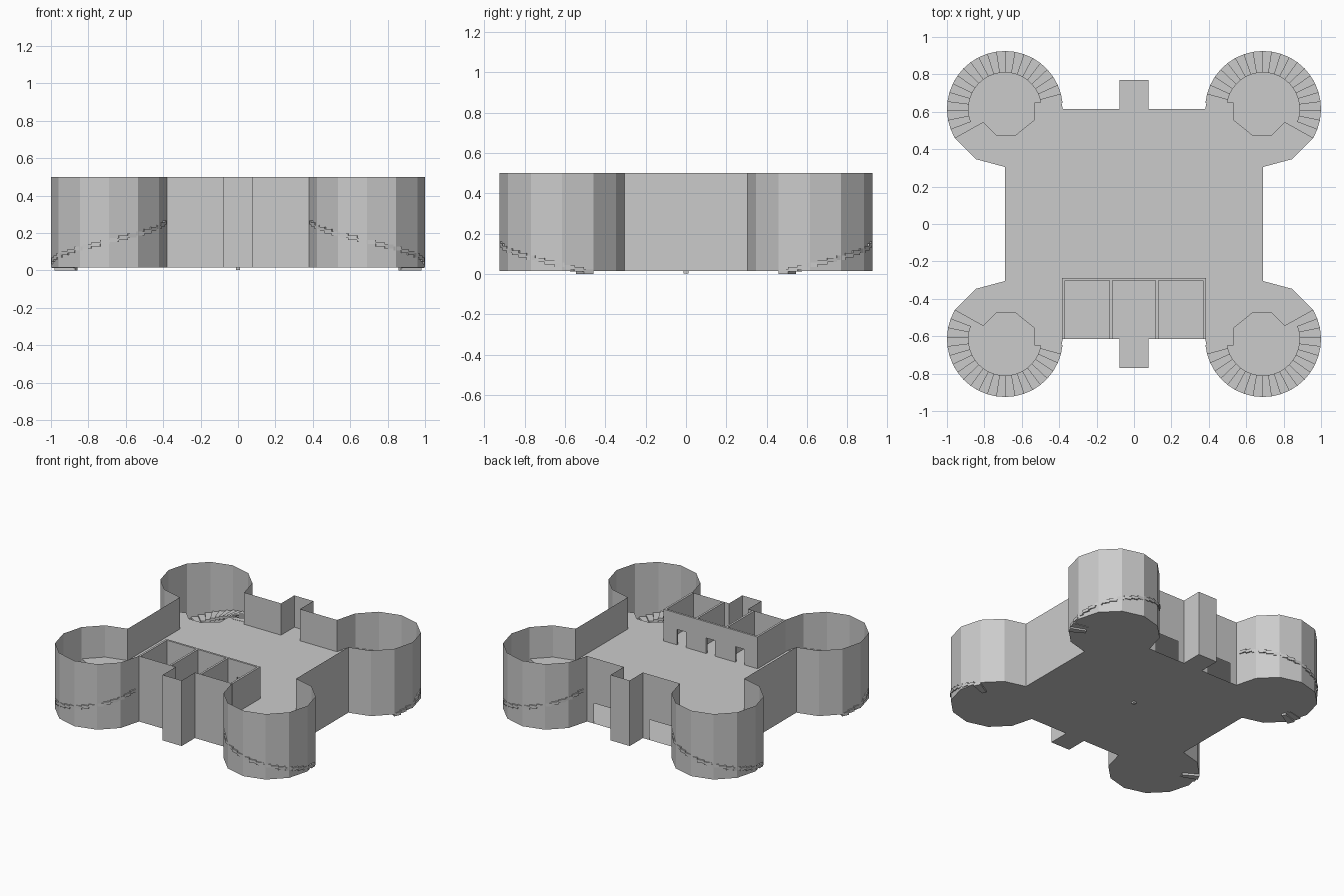
import bpy, bmesh, math

if "Cube" in bpy.data.objects:
    bpy.data.objects.remove(bpy.data.objects["Cube"])

Z0, ZF, ZT = 0.015, 0.265, 0.50        # base, upper floor, wall top
CX, CY, R = 0.69, 0.615, 0.31          # tower centre and radius

stone = bpy.data.materials.new("grey stone")
stone.diffuse_color = (0.6, 0.6, 0.6, 1)
stone.use_nodes = True
stone.node_tree.nodes["Principled BSDF"].inputs["Base Color"].default_value = stone.diffuse_color


def make(name, bm, fix=True):
    if fix:
        bmesh.ops.recalc_face_normals(bm, faces=bm.faces)
    me = bpy.data.meshes.new(name)
    bm.to_mesh(me)
    bm.free()
    me.materials.append(stone)
    ob = bpy.data.objects.new(name, me)
    bpy.context.collection.objects.link(ob)
    return ob


def face(bm, pts):
    return bm.faces.new([bm.verts.new(p) for p in pts])


def box(bm, x0, x1, y0, y1, z0, z1):
    v = [bm.verts.new((x, y, z)) for z in (z0, z1)
         for x, y in ((x0, y0), (x1, y0), (x1, y1), (x0, y1))]
    for q in ((3, 2, 1, 0), (4, 5, 6, 7), (0, 1, 5, 4),
              (1, 2, 6, 5), (2, 3, 7, 6), (3, 0, 4, 7)):
        bm.faces.new([v[i] for i in q])


def mirrored(quarter):
    """Mirror a quarter outline across x and then y to a closed plan."""
    half = quarter + [(-x, y) for x, y in reversed(quarter)]
    return half + [(x, -y) for x, y in reversed(half)]


def tower(deg):
    a = math.radians(deg)
    return (CX + R * math.cos(a), CY + R * math.sin(a))


porch = [(0.078, CY), (0.078, 0.77)]
plan = mirrored([tower(d) for d in range(-90, 181, 30)] + porch)

# ground floor sheet
bm = bmesh.new()
face(bm, [(x, y, Z0) for x, y in plan])
make("ground_floor", bm, False)

# upper floor with a stairwell cut into each tower
well = [(0.117, -0.07), (0.043, -0.142), (-0.054, -0.142), (-0.158, -0.058),
        (-0.158, 0.035), (-0.30, 0.035)]
quarter = [tower(d) for d in (-90, -60, -30)]
quarter += [(CX + x, CY + y) for x, y in well] + [tower(180)] + porch
bm = bmesh.new()
face(bm, [(x, y, ZF) for x, y in mirrored(quarter)])
make("upper_floor", bm, False)

# outer wall, with two ground-level openings at the back
bm = bmesh.new()


def sheet(a, b, z0, z1):
    face(bm, [(*a, z0), (*b, z0), (*b, z1), (*a, z1)])


for i, a in enumerate(plan):
    b = plan[(i + 1) % len(plan)]
    back = abs(a[1] - CY) < 1e-4 and abs(b[1] - CY) < 1e-4
    if back and abs(a[0] - b[0]) > 0.2:
        s = 1 if a[0] + b[0] > 0 else -1
        p, q = sorted(((s * 0.13, CY), (s * 0.325, CY)), reverse=True)
        sheet(a, p, Z0, ZT)
        sheet(p, q, 0.165, ZT)
        sheet(q, b, Z0, ZT)
    else:
        sheet(a, b, Z0, ZT)
make("outer_wall", bm, False)

# three small rooms along the front, each with a doorway
bm = bmesh.new()
edges = [-0.385]
for c in (-0.24, 0, 0.24):
    edges += [c - 0.037, c + 0.037]
    box(bm, c - 0.037, c + 0.037, -0.303, -0.288, 0.38, ZT)
edges.append(0.385)
for x0, x1 in zip(edges[::2], edges[1::2]):
    box(bm, x0, x1, -0.303, -0.288, ZF, ZT)
for x in (-0.3775, -0.1225, 0.1225, 0.3775):
    box(bm, x - 0.0075, x + 0.0075, -CY, -0.303, ZF, ZT)
make("room_partitions", bm)

# winding stairs in the four towers
N, A0, A1 = 22, -30, 174
for sx, sy, label in ((1, 1, "back_right"), (-1, 1, "back_left"),
                      (1, -1, "front_right"), (-1, -1, "front_left")):
    bm = bmesh.new()
    for i in range(N):
        t0, t1 = (math.radians(A0 + (A1 - A0) * k / N) for k in (i, i + 1))
        z = 0.245 * i / (N - 1)
        ring = [(r * math.cos(t), r * math.sin(t)) for r, t in
                ((0.195, t0), (R, t0), (R, t1), (0.195, t1))]
        v = [bm.verts.new((sx * (CX + x), sy * (CY + y), h))
             for h in (z, z + 0.022) for x, y in ring]
        for q in ((3, 2, 1, 0), (4, 5, 6, 7), (0, 1, 5, 4),
                  (1, 2, 6, 5), (2, 3, 7, 6), (3, 0, 4, 7)):
            bm.faces.new([v[k] for k in q])
    make("stairs_" + label, bm)

# small peg under the middle of the floor
bm = bmesh.new()
box(bm, -0.012, 0.012, -0.012, 0.012, 0.003, 0.02)
make("centre_peg", bm)
